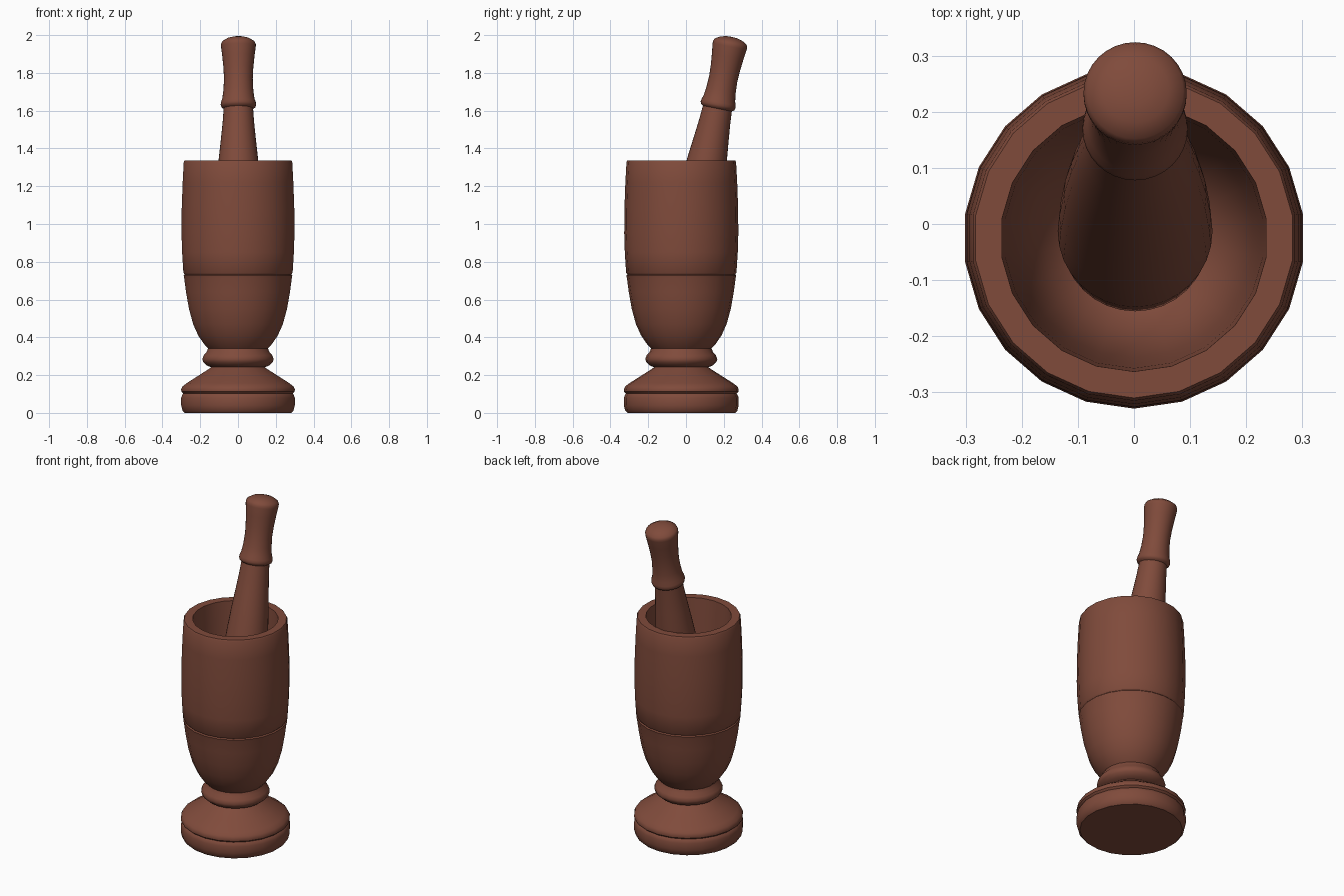
import bpy, bmesh, math
from mathutils import Matrix

wood = bpy.data.materials.new("reddish_brown_wood")
wood.diffuse_color = (0.215, 0.07, 0.044, 1)


def lathe(name, profile, sides, matrix):
    """Spin a (radius, height) profile round z; zero radius makes a pole."""
    bm = bmesh.new()
    rings = []
    for r, z in profile:
        if r == 0:
            rings.append([bm.verts.new((0, 0, z))] * sides)
        else:
            rings.append([bm.verts.new((r * math.cos(a), r * math.sin(a), z))
                          for a in (math.tau * i / sides - math.pi / 2 for i in range(sides))])
    for low, high in zip(rings, rings[1:]):
        for i in range(sides):
            j = (i + 1) % sides
            corners = list(dict.fromkeys((low[i], low[j], high[j], high[i])))
            bm.faces.new(corners)
    bmesh.ops.recalc_face_normals(bm, faces=bm.faces)
    mesh = bpy.data.meshes.new(name)
    bm.to_mesh(mesh)
    bm.free()
    mesh.materials.append(wood)
    obj = bpy.data.objects.new(name, mesh)
    bpy.context.collection.objects.link(obj)
    obj.matrix_world = matrix
    bpy.ops.object.select_all(action='DESELECT')
    obj.select_set(True)
    bpy.context.view_layer.objects.active = obj
    bpy.ops.object.shade_smooth_by_angle(angle=math.radians(42))
    return obj


# Mortar: foot, neck ring, cup outside, rim, hollow inside
mortar = [
    (0, 0), (0.285, 0), (0.297, 0.012), (0.304, 0.04), (0.304, 0.08), (0.297, 0.098),
    (0.292, 0.102), (0.303, 0.112), (0.304, 0.125), (0.297, 0.14), (0.275, 0.157),
    (0.215, 0.195), (0.16, 0.23), (0.143, 0.242),
    (0.165, 0.25), (0.185, 0.268), (0.191, 0.285), (0.183, 0.305), (0.168, 0.322),
    (0.16, 0.342),
    (0.182, 0.365), (0.213, 0.41), (0.24, 0.47), (0.262, 0.55), (0.278, 0.64),
    (0.288, 0.715), (0.291, 0.727), (0.285, 0.733), (0.292, 0.742),
    (0.299, 0.85), (0.302, 0.95), (0.301, 1.08), (0.296, 1.22), (0.290, 1.328),
    (0.285, 1.337), (0.238, 1.337),
    (0.232, 1.2), (0.225, 1.0), (0.213, 0.8), (0.195, 0.68), (0.16, 0.59),
    (0.1, 0.53), (0, 0.51),
]
lathe("mortar", mortar, 22, Matrix.Translation((0, -0.025, 0)))

# Pestle: rounded head, tapering shaft, collar, flared grip, domed end
pestle = [
    (0, -1.12), (0.06, -1.108), (0.105, -1.075), (0.13, -1.02), (0.138, -0.94),
    (0.135, -0.8), (0.127, -0.6), (0.115, -0.42), (0.104, -0.29), (0.092, -0.18),
    (0.083, -0.09), (0.078, -0.02),
    (0.09, -0.012), (0.094, 0.0), (0.092, 0.014), (0.085, 0.035),
    (0.079, 0.08), (0.076, 0.14), (0.079, 0.2), (0.085, 0.26), (0.092, 0.315),
    (0.092, 0.328), (0.086, 0.341), (0.06, 0.357), (0.03, 0.365), (0, 0.367),
]
tilt = Matrix.Rotation(math.radians(-11.2), 4, 'X')
lathe("pestle", pestle, 32, Matrix.Translation((0.002, 0.170, 1.631)) @ tilt)
